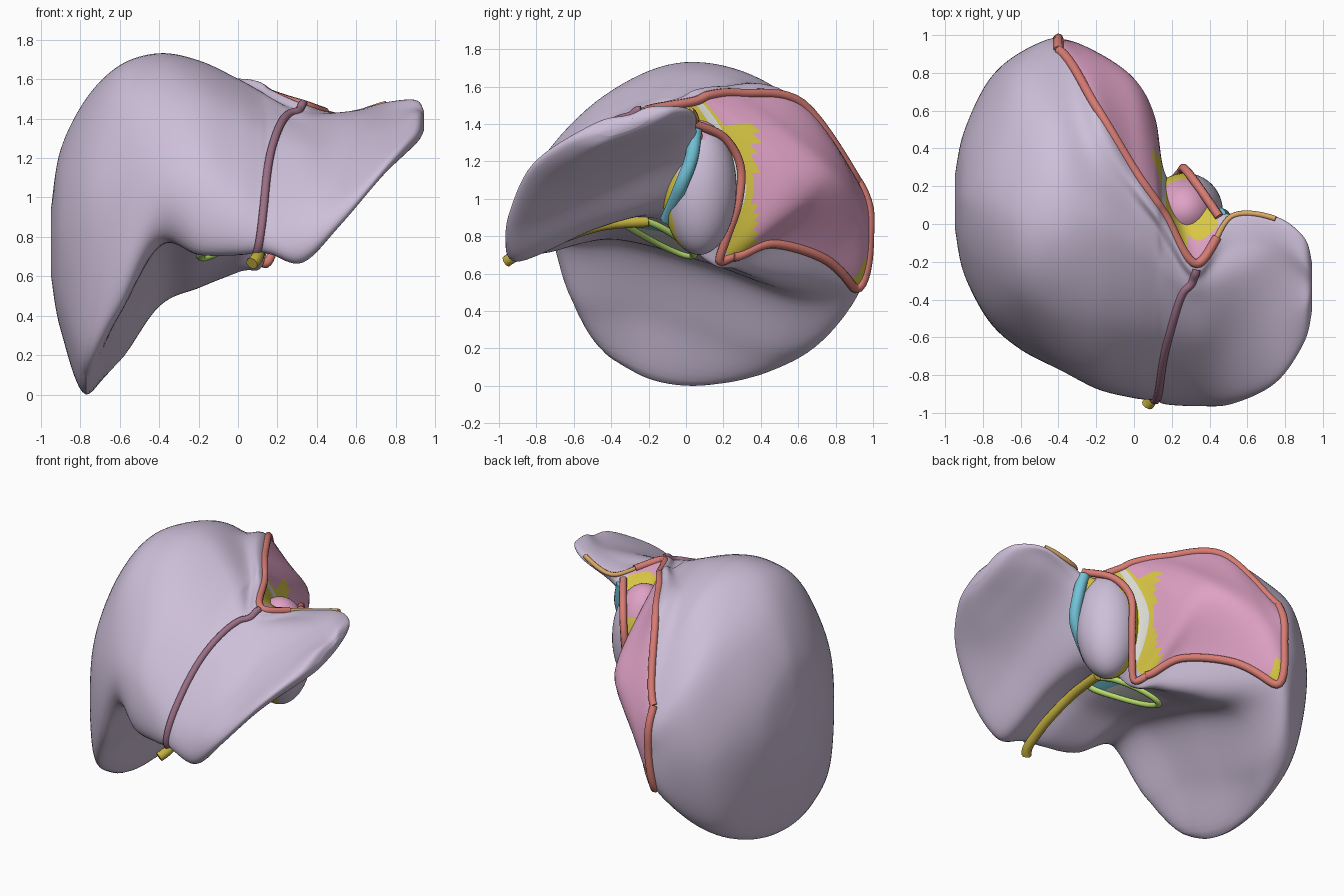
import bpy
import bmesh
import math
from mathutils import Vector

if "Cube" in bpy.data.objects:
    bpy.data.objects.remove(bpy.data.objects["Cube"], do_unlink=True)


def make_material(name, colour):
    material = bpy.data.materials.new(name)
    material.use_nodes = True
    rgba = (*colour, 1)
    material.diffuse_color = rgba
    shader = material.node_tree.nodes["Principled BSDF"]
    shader.inputs["Base Color"].default_value = rgba
    shader.inputs["Roughness"].default_value = .6
    return material


lavender = make_material("lavender", (.61, .52, .69))
pink = make_material("pink", (.74, .36, .56))
yellow = make_material("yellow", (.7, .58, .06))
white = make_material("off white", (.74, .74, .71))
cyan = make_material("cyan", (.17, .55, .69))
coral = make_material("coral red", (.68, .2, .17))
mauve = make_material("mauve", (.33, .16, .24))
green = make_material("lime green", (.5, .76, .16))
tan = make_material("tan", (.7, .38, .13))
mustard = make_material("mustard", (.55, .43, .05))

# Cross-sections: x, then (y, z) rails running from the top, down the front,
# under the hollow lower side and up the back.
right_lobe = [
    (-.9, (.1, 1.24), (-.12, 1.13), (-.26, .85), (-.22, .53), (-.1, .38), (.08, .33),
     (.28, .4), (.42, .55), (.49, .8), (.42, 1.02), (.25, 1.18)),
    (-.77, (.05, 1.5), (-.27, 1.34), (-.49, .95), (-.48, .3), (-.27, .07), (.05, 0),
     (.4, .08), (.65, .3), (.76, .75), (.64, 1.12), (.35, 1.4)),
    (-.6, (0, 1.67), (-.38, 1.5), (-.64, 1), (-.61, .46), (-.25, .4), (.1, .28),
     (.5, .17), (.79, .31), (.91, .8), (.8, 1.22), (.45, 1.53)),
    (-.4, (0, 1.73), (-.45, 1.53), (-.75, 1.1), (-.69, .79), (-.3, .73), (.15, .6),
     (.6, .45), (.91, .52), (.98, .8), (.92, 1.09), (.5, 1.58)),
    (-.2, (-.05, 1.69), (-.5, 1.5), (-.83, 1.1), (-.82, .72), (-.4, .79), (.1, .67),
     (.5, .54), (.74, .68), (.91, 1), (.62, 1.51), (.3, 1.63)),
    (0, (-.15, 1.59), (-.55, 1.4), (-.88, 1), (-.87, .71), (-.45, .84), (0, .78),
     (.28, .62), (.46, .76), (.77, 1.12), (.29, 1.565), (.1, 1.58)),
]
left_lobe = [
    (.11, (-.23, 1.52), (-.58, 1.33), (-.89, .95), (-.89, .72), (-.5, .88), (-.1, .87),
     (.12, .66), (.25, .69), (.57, 1.1), (.13, 1.555), (-.02, 1.54)),
    (.17, (-.28, 1.485), (-.6, 1.29), (-.91, .91), (-.91, .71), (-.5, .87), (-.14, .9),
     (.05, .8), (.18, .82), (.25, 1.12), (.04, 1.52), (-.12, 1.5)),
    (.33, (-.4, 1.39), (-.64, 1.23), (-.93, .88), (-.91, .67), (-.5, .84), (-.15, .97),
     (.02, 1.06), (.1, 1.18), (.1, 1.34), (-.21, 1.47), (-.3, 1.44)),
    (.52, (-.3, 1.41), (-.6, 1.23), (-.91, .98), (-.91, .86), (-.55, 1.02), (-.2, 1.18),
     (-.05, 1.26), (.02, 1.32), (.05, 1.37), (.03, 1.42), (-.1, 1.43)),
    (.75, (-.25, 1.43), (-.55, 1.32), (-.8, 1.2), (-.82, 1.13), (-.6, 1.15), (-.3, 1.26),
     (-.1, 1.35), (0, 1.42), (.04, 1.45), (.01, 1.48), (-.1, 1.475)),
    (.9, (-.3, 1.45), (-.45, 1.42), (-.6, 1.34), (-.62, 1.29), (-.5, 1.27), (-.35, 1.31),
     (-.2, 1.37), (-.1, 1.43), (-.07, 1.47), (-.1, 1.49), (-.2, 1.49)),
]
rings = [[Vector((row[0], y, z)) for y, z in row[1:]] for row in right_lobe + left_lobe]
RAILS = len(rings[0])


def shrunken_end(ring, x, factor):
    middle = sum(ring, Vector()) / len(ring)
    points = [middle.lerp(p, factor) for p in ring]
    for p in points:
        p.x = x
    return points


rings.insert(0, shrunken_end(rings[0], -.948, .38))
rings.append(shrunken_end(rings[-1], .943, .45))
LAST = len(rings) - 1


def spline(a, b, c, d, t):
    return .5 * (2 * b + (c - a) * t + (2 * a - 5 * b + 4 * c - d) * t ** 2
                 + (3 * b - a - 3 * c + d) * t ** 3)


def surface(u, v):
    """Point on the body: u counts sections, v counts rails."""
    i, j = min(int(u), LAST - 1), math.floor(v)
    across = []
    for k in range(i - 1, i + 3):
        ring = rings[max(0, min(LAST, k))]
        across.append(spline(*[ring[(j + n) % RAILS] for n in (-1, 0, 1, 2)], v - j))
    return spline(*across, u - i)


# Vessel opening, an oval in surface coordinates
OPEN_U, OPEN_V = .95, .27


def opening_middle(u):
    return 4.64 - .15 * (u - 6)


def body_colour(u, v):
    if math.hypot((u - 6) / OPEN_U, (v - opening_middle(u)) / OPEN_V) < 1:
        return 4 if u > 6.15 else 3
    if 4 < u < 9.6 and 7 < v < 9:
        # The vein groove is a strip down the bare patch
        if u > 6.75 and surface(u, v).y < .37 and (v < 8.6 or 7.6 < u < 8.8):
            return 3 if 7.7 < u < 7.95 else 2
        # Small patch in the lowest corner
        if u < 4.3 and v < 7.5:
            return 2
        return 1
    return 0


def finish(obj, *materials):
    for material in materials:
        obj.data.materials.append(material)
    bpy.ops.object.select_all(action="DESELECT")
    obj.select_set(True)
    bpy.context.view_layer.objects.active = obj
    if obj.type == "CURVE":
        bpy.ops.object.convert(target="MESH")
    bpy.ops.object.shade_smooth_by_angle(angle=math.radians(50))


# Body: both lobes lofted as one skin
STEP_U, STEP_V = 8, 10
bm = bmesh.new()
grid = [[bm.verts.new(surface(a / STEP_U, b / STEP_V)) for b in range(RAILS * STEP_V)]
        for a in range(LAST * STEP_U + 1)]
for a in range(LAST * STEP_U):
    for b in range(RAILS * STEP_V):
        c = (b + 1) % (RAILS * STEP_V)
        face = bm.faces.new((grid[a][b], grid[a][c], grid[a + 1][c], grid[a + 1][b]))
        face.material_index = body_colour((a + .5) / STEP_U, (b + .5) / STEP_V)
for ring in (grid[0], grid[-1]):
    hub = bm.verts.new(sum((v.co for v in ring), Vector()) / len(ring))
    for n, vert in enumerate(ring):
        bm.faces.new((hub, vert, ring[n - 1]))
bmesh.ops.recalc_face_normals(bm, faces=bm.faces)
mesh = bpy.data.meshes.new("body_lobes")
bm.to_mesh(mesh)
bm.free()
body = bpy.data.objects.new("body_lobes", mesh)
bpy.context.collection.objects.link(body)
finish(body, lavender, pink, yellow, white, cyan)

# Small rear lobe, bare on the side of the fold that faces the vein groove
bpy.ops.mesh.primitive_uv_sphere_add(segments=48, ring_count=32)
rear_lobe = bpy.context.object
rear_lobe.name = "rear_lobe"
fold = [Vector(p) for p in ((.2, .23, .8), (.27, .28, 1.18), (.45, .04, 1.4))]
fold_normal = (fold[1] - fold[0]).cross(fold[2] - fold[0])
for vert in rear_lobe.data.vertices:
    x, y, z = vert.co
    vert.co = (.27 + .2 * x, .07 + .2 * y, 1.06 + .36 * z)
finish(rear_lobe, lavender, pink, yellow)
for face in rear_lobe.data.polygons:
    if (face.center - fold[0]).dot(fold_normal) < 0:
        face.material_index = 1 if face.center.z > 1.27 else 2


def tube(name, points, radius, material, closed=False):
    curve = bpy.data.curves.new(name, "CURVE")
    curve.dimensions = "3D"
    curve.bevel_depth = radius
    curve.bevel_resolution = 2
    curve.use_fill_caps = True
    line = curve.splines.new("POLY")
    line.points.add(len(points) - 1)
    for target, p in zip(line.points, points):
        target.co = (*p, 1)
    line.use_cyclic_u = closed
    obj = bpy.data.objects.new(name, curve)
    bpy.context.collection.objects.link(obj)
    finish(obj, material)


def smooth_path(points, steps=8):
    points = [Vector(p) for p in points]
    ends = [points[0]] + points + [points[-1]]
    path = [spline(*ends[i:i + 4], s / steps)
            for i in range(len(points) - 1) for s in range(steps)]
    return path + [points[-1]]


def on_surface(corners):
    return [surface(p.x, p.y) for p in smooth_path([(u, v, 0) for u, v in corners])]


# Ligaments that follow the skin
tube("upper_ligament", on_surface([(4, 9), (5, 9), (6, 9), (7, 9), (8, 9), (9, 9), (9.6, 9)]),
     .025, coral)
tube("lower_ligament", on_surface([(4, 9), (4, 8), (4, 7), (5, 7), (6, 7), (7, 7)]),
     .026, coral)
tube("front_ligament", on_surface([(9, 9.2), (8.85, 10.3), (8.6, 11), (8.1, 12), (7.3, 13),
                                   (6.8, 14)]), .022, mauve)
tube("left_ligament", on_surface([(9.6, 9), (10, 8.8), (10.5, 8.7), (11, 8.7)]), .015, tan)

# Cord in the cleft between the lobes
tube("round_ligament", smooth_path([(.07, -.96, .665), (.1, -.9, .7), (.12, -.7, .78),
                                    (.12, -.45, .86), (.13, -.2, .88)]), .032, mustard)

# Fold around the rear lobe, and the cord beside it
tube("rear_fold", smooth_path([(.1, .25, .69), (.15, .18, .67), (.2, .22, .8), (.25, .28, .98),
                               (.27, .29, 1.18), (.34, .2, 1.33), (.45, .04, 1.4)]), .024, coral)
tube("rear_cord", smooth_path([(.45, .05, 1.37), (.48, .03, 1.22), (.45, -.03, 1.06),
                               (.28, -.1, .89)]), .038, cyan)

# Rim of the vessel opening underneath
rim = []
for n in range(40):
    angle = math.tau * n / 40
    u = 6 + OPEN_U * math.cos(angle)
    rim.append(surface(u, opening_middle(u) + OPEN_V * math.sin(angle)))
tube("vessel_rim", rim, .023, green, closed=True)
